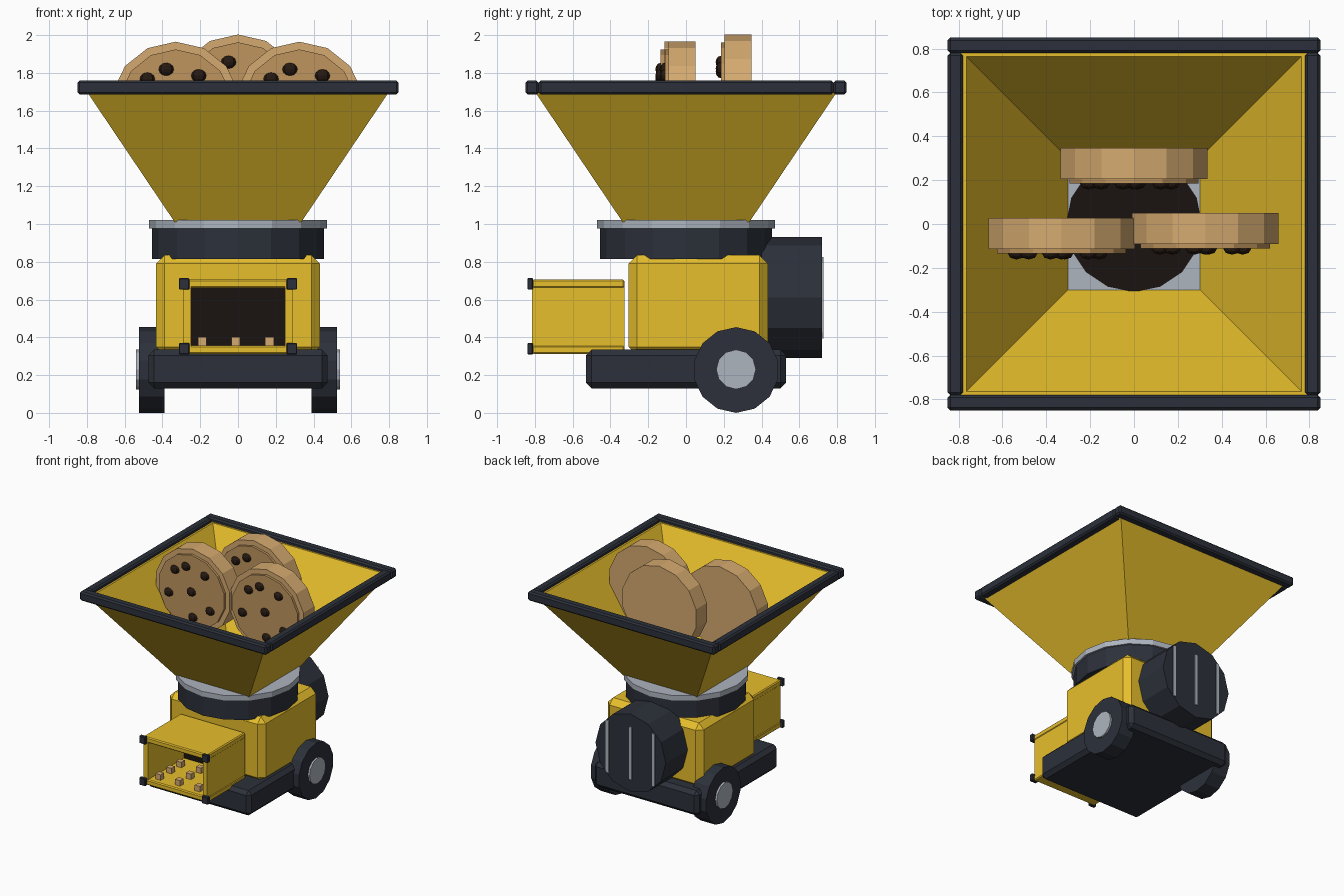
import bpy, bmesh
from math import radians, pi
from mathutils import Matrix, Vector

if "Cube" in bpy.data.objects:
    bpy.data.objects.remove(bpy.data.objects["Cube"])


def mat(name, r, g, b):
    m = bpy.data.materials.new(name)
    m.diffuse_color = (r, g, b, 1)
    m.use_nodes = True
    m.node_tree.nodes["Principled BSDF"].inputs["Base Color"].default_value = m.diffuse_color
    return m


YELLOW = mat("yellow", 0.80, 0.52, 0.025)
DARK = mat("dark_metal", 0.025, 0.030, 0.042)
SILVER = mat("silver", 0.42, 0.46, 0.52)
DOUGH = mat("dough", 0.66, 0.40, 0.16)
BAKED = mat("baked_face", 0.52, 0.30, 0.11)
CHOC = mat("chocolate", 0.02, 0.010, 0.006)
HOLE = mat("dark_inside", 0.010, 0.007, 0.005)


def finish(name, bm, m, bevel=0):
    me = bpy.data.meshes.new(name)
    bmesh.ops.recalc_face_normals(bm, faces=bm.faces[:])
    bm.to_mesh(me)
    bm.free()
    ob = bpy.data.objects.new(name, me)
    bpy.context.collection.objects.link(ob)
    me.materials.append(m)
    if bevel:
        b = ob.modifiers.new("bevel", 'BEVEL')
        b.width = bevel
        b.segments = 1
    return ob


def box(name, x, y, z, m, bevel=0):
    """Box from (min, max) pairs."""
    bm = bmesh.new()
    bmesh.ops.create_cube(bm, size=1)
    for v in bm.verts:
        v.co = [lo + (c + 0.5) * (hi - lo) for c, (lo, hi) in zip(v.co, (x, y, z))]
    return finish(name, bm, m, bevel)


def cyl(name, center, r, depth, sides, m, axis='Z', bevel=0):
    bm = bmesh.new()
    bmesh.ops.create_cone(bm, cap_ends=True, segments=sides, radius1=r, radius2=r, depth=depth)
    # put one vertex at +y so it becomes the top when the axis is turned
    turn = Matrix.Rotation(radians(90), 4, 'X') if axis == 'Y' else Matrix.Identity(4)
    if axis == 'X':
        turn = Matrix.Rotation(radians(90), 4, 'Z') @ Matrix.Rotation(radians(90), 4, 'X')
    first = max(bm.verts, key=lambda v: v.co.y).co
    ang = pi / 2 - Vector((first.x, first.y)).angle_signed(Vector((1, 0)))
    bm.transform(Matrix.Translation(center) @ turn @ Matrix.Rotation(ang, 4, 'Z'))
    return finish(name, bm, m, bevel)


# Chassis and body
box("chassis", (-0.475, 0.475), (-0.53, 0.53), (0.13, 0.335), DARK, 0.03)
box("body", (-0.435, 0.435), (-0.305, 0.435), (0.305, 0.835), YELLOW, 0.045)

# Rear wheels with hubs
for side, s in (("left", -1), ("right", 1)):
    cyl(side + "_wheel", (s * 0.457, 0.265, 0.227), 0.227, 0.135, 14, DARK, 'X')
    cyl(side + "_hub", (s * 0.49, 0.265, 0.23), 0.105, 0.10, 12, SILVER, 'X')

# Motor with cooling slats
cyl("motor", (0, 0.56, 0.61), 0.32, 0.32, 12, DARK, 'Y')
for i in (-1, 0, 1):
    box("motor_slat", (i * 0.21 - 0.012, i * 0.21 + 0.012), (0.70, 0.727), (0.395, 0.825), SILVER)

# Collar, ring and grinder opening
cyl("collar", (0, 0, 0.9), 0.455, 0.17, 16, DARK)
cyl("collar_ring", (0, 0, 0.998), 0.47, 0.045, 16, SILVER)
cyl("grinder_opening", (0, 0, 1.016), 0.31, 0.02, 16, HOLE)

# Hopper: four sloped walls, open at both ends
bm = bmesh.new()
rings = []
for h, z in ((0.335, 1.01), (0.82, 1.73), (0.765, 1.73), (0.295, 1.01)):
    rings.append([bm.verts.new((sx * h, sy * h, z)) for sx, sy in ((-1, -1), (1, -1), (1, 1), (-1, 1))])
for k in range(4):
    a, b = rings[k], rings[(k + 1) % 4]
    for i in range(4):
        j = (i + 1) % 4
        bm.faces.new((a[i], a[j], b[j], b[i]))
finish("hopper", bm, YELLOW)

# Hopper rim bars
for s in (-1, 1):
    near, far = sorted((s * 0.78, s * 0.85))
    box("rim_cross_bar", (-0.85, 0.85), (near, far), (1.685, 1.76), DARK, 0.012)
    box("rim_side_bar", (near, far), (-0.78, 0.78), (1.685, 1.76), DARK, 0.012)

# Output chute with corner caps
Y = (-0.815, -0.325)
box("chute_top", (-0.295, 0.295), Y, (0.66, 0.705), YELLOW, 0.008)
box("chute_floor", (-0.295, 0.295), Y, (0.312, 0.357), YELLOW, 0.008)
box("chute_back", (-0.25, 0.25), (-0.345, -0.328), (0.355, 0.662), HOLE)
for s in (-1, 1):
    box("chute_wall", tuple(sorted((s * 0.25, s * 0.29))), Y, (0.35, 0.67), YELLOW)
    for z in (0.34, 0.683):
        box("chute_corner_cap", (s * 0.285 - 0.028, s * 0.285 + 0.028), (-0.84, -0.81),
            (z - 0.03, z + 0.03), DARK, 0.004)

# Crumbs on the chute floor
for x in (-0.19, -0.012, 0.167):
    for y in (-0.745, -0.605, -0.475):
        box("crumb", (x - 0.023, x + 0.023), (y - 0.023, y + 0.023), (0.355, 0.402), DOUGH)

# Cookies standing in the hopper: disc, raised face and chips
CHIPS = ((-0.05, 0.197), (0.122, 0.163), (-0.15, 0.146), (0, 0),
         (-0.206, -0.055), (0.014, -0.205), (0.17, -0.113))
for x, y, z in ((0, 0.205, 1.66), (-0.33, -0.114, 1.622), (0.325, -0.092, 1.622)):
    cyl("cookie", (x, y + 0.071, z), 0.343, 0.142, 14, DOUGH, 'Y')
    cyl("cookie_face", (x, y - 0.002, z), 0.302, 0.036, 14, BAKED, 'Y')
    bm = bmesh.new()
    for cx, cz in CHIPS:
        place = Matrix.Translation((x + cx, y - 0.02, z + cz)) @ Matrix.Diagonal((0.04, 0.028, 0.034, 1))
        bmesh.ops.create_uvsphere(bm, u_segments=8, v_segments=6, radius=1, matrix=place)
    finish("chocolate_chips", bm, CHOC)
